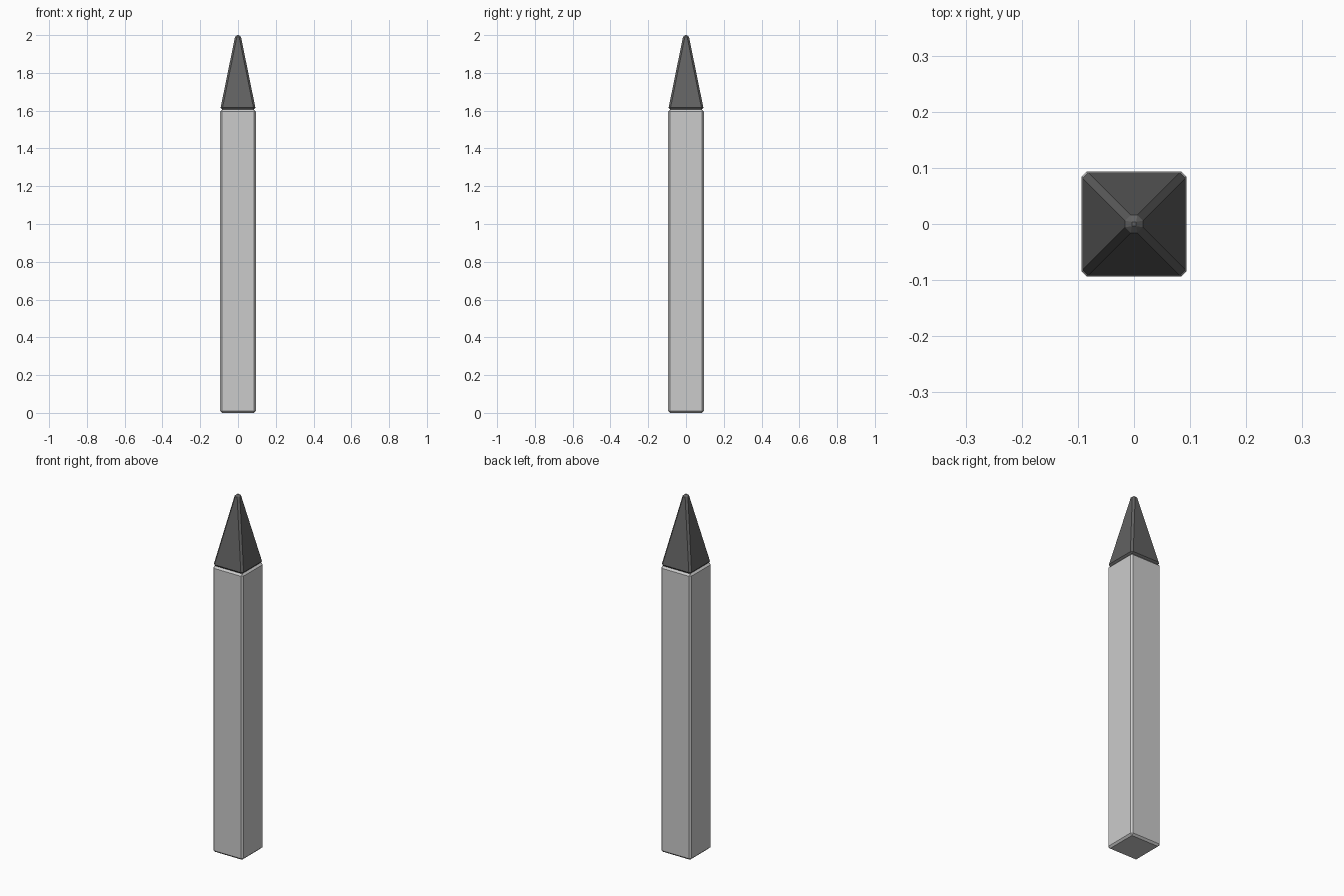
import bpy, bmesh

if "Cube" in bpy.data.objects:
    bpy.data.objects.remove(bpy.data.objects["Cube"])

HALF = 0.094      # half width of the stake
JOINT = 1.606     # height where shaft meets tip


def tapered_block(name, z0, z1, top_half, bevel, color=None):
    """Square block, tapered toward the top, with chamfered edges."""
    bm = bmesh.new()
    bmesh.ops.create_cube(bm, size=2)
    for v in bm.verts:
        top = v.co.z > 0
        half = top_half if top else HALF
        v.co = (v.co.x * half, v.co.y * half, z1 if top else z0)
    bmesh.ops.bevel(bm, geom=bm.edges[:], offset=bevel, segments=1,
                    affect='EDGES', profile=0.5, clamp_overlap=True)
    mesh = bpy.data.meshes.new(name)
    bm.to_mesh(mesh)
    bm.free()
    obj = bpy.data.objects.new(name, mesh)
    bpy.context.collection.objects.link(obj)
    if color:
        mat = bpy.data.materials.new(name + "_dark")
        mat.diffuse_color = color
        mat.use_nodes = True
        mat.node_tree.nodes["Principled BSDF"].inputs["Base Color"].default_value = mat.diffuse_color
        mesh.materials.append(mat)
    return obj


# Long square shaft
tapered_block("shaft", 0, JOINT, HALF, 0.01)

# Dark pyramid point with a blunted end
tapered_block("pointed_tip", JOINT, 2.0, 0.014, 0.01, (0.12, 0.12, 0.12, 1))
